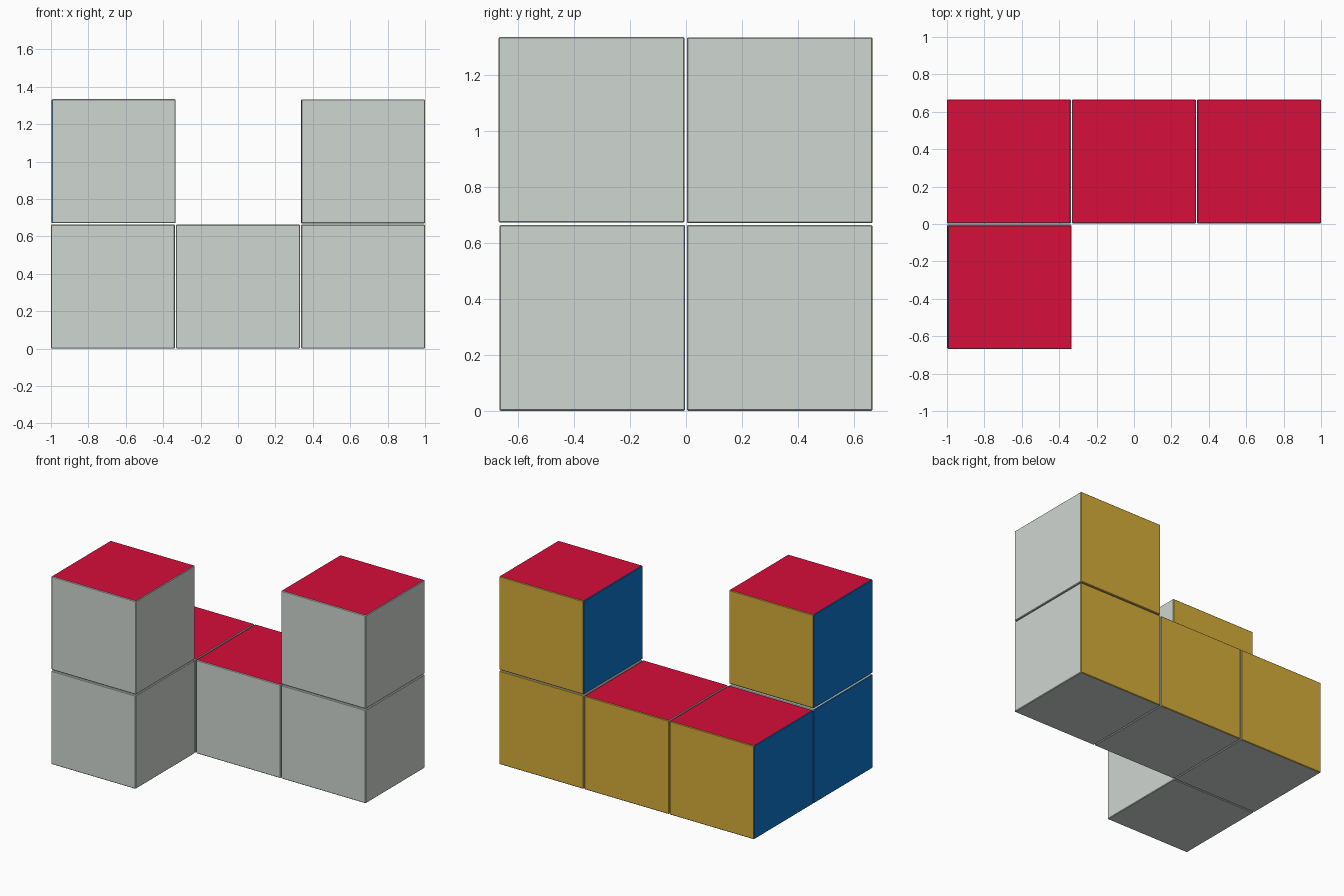
import bpy
import bmesh
from mathutils import Vector

default = bpy.data.objects.get("Cube")
if default:
    bpy.data.objects.remove(default)


def make_material(name, rgb):
    linear = [((c / 255 + 0.055) / 1.055) ** 2.4 for c in rgb]
    mat = bpy.data.materials.new(name)
    mat.use_nodes = True
    mat.diffuse_color = (*linear, 1)
    mat.node_tree.nodes["Principled BSDF"].inputs["Base Color"].default_value = (*linear, 1)
    return mat


MATERIALS = [
    make_material("pale grey", (207, 214, 209)),
    make_material("red", (214, 14, 59)),
    make_material("gold", (214, 174, 57)),
    make_material("blue", (14, 118, 206)),
]

SIZE = 0.663
PITCH = 0.6685

# Block names with grid cells: column, row, level
BLOCKS = {
    "front_right_base": (-1, -1, 0),
    "front_right_top": (-1, -1, 1),
    "back_right_base": (-1, 0, 0),
    "back_middle_base": (0, 0, 0),
    "back_left_base": (1, 0, 0),
    "back_left_top": (1, 0, 1),
}
CELLS = set(BLOCKS.values())

# Painted directions: step to neighbour, material, minimum alignment
PAINT = [
    (Vector((0, 0, 1)), 1, 0.9),
    (Vector((0, 1, 0)), 2, 0.6),
    (Vector((-1, 0, 0)), 3, 0.6),
]


def add_block(name, cell):
    bm = bmesh.new()
    bmesh.ops.create_cube(bm, size=SIZE)
    # Fine chamfer on every edge
    bmesh.ops.bevel(bm, geom=bm.edges[:], offset=0.004, segments=1, affect='EDGES')
    bm.normal_update()
    # Only outward faces without a neighbouring block are painted
    for face in bm.faces:
        for step, index, limit in PAINT:
            neighbour = tuple(int(c + s) for c, s in zip(cell, step))
            if neighbour not in CELLS and face.normal.dot(step) > limit:
                face.material_index = index
    mesh = bpy.data.meshes.new(name)
    bm.to_mesh(mesh)
    bm.free()
    for mat in MATERIALS:
        mesh.materials.append(mat)
    block = bpy.data.objects.new(name, mesh)
    col, row, level = cell
    block.location = (col * PITCH, (row + 0.5) * PITCH, level * PITCH + SIZE / 2)
    bpy.context.collection.objects.link(block)
    return block


blocks = {name: add_block(name, cell) for name, cell in BLOCKS.items()}

# Upper blocks sit slightly off the grid
blocks["front_right_top"].location += Vector((0.004, -0.003, 0.003))
blocks["back_left_top"].location.z += 0.001
